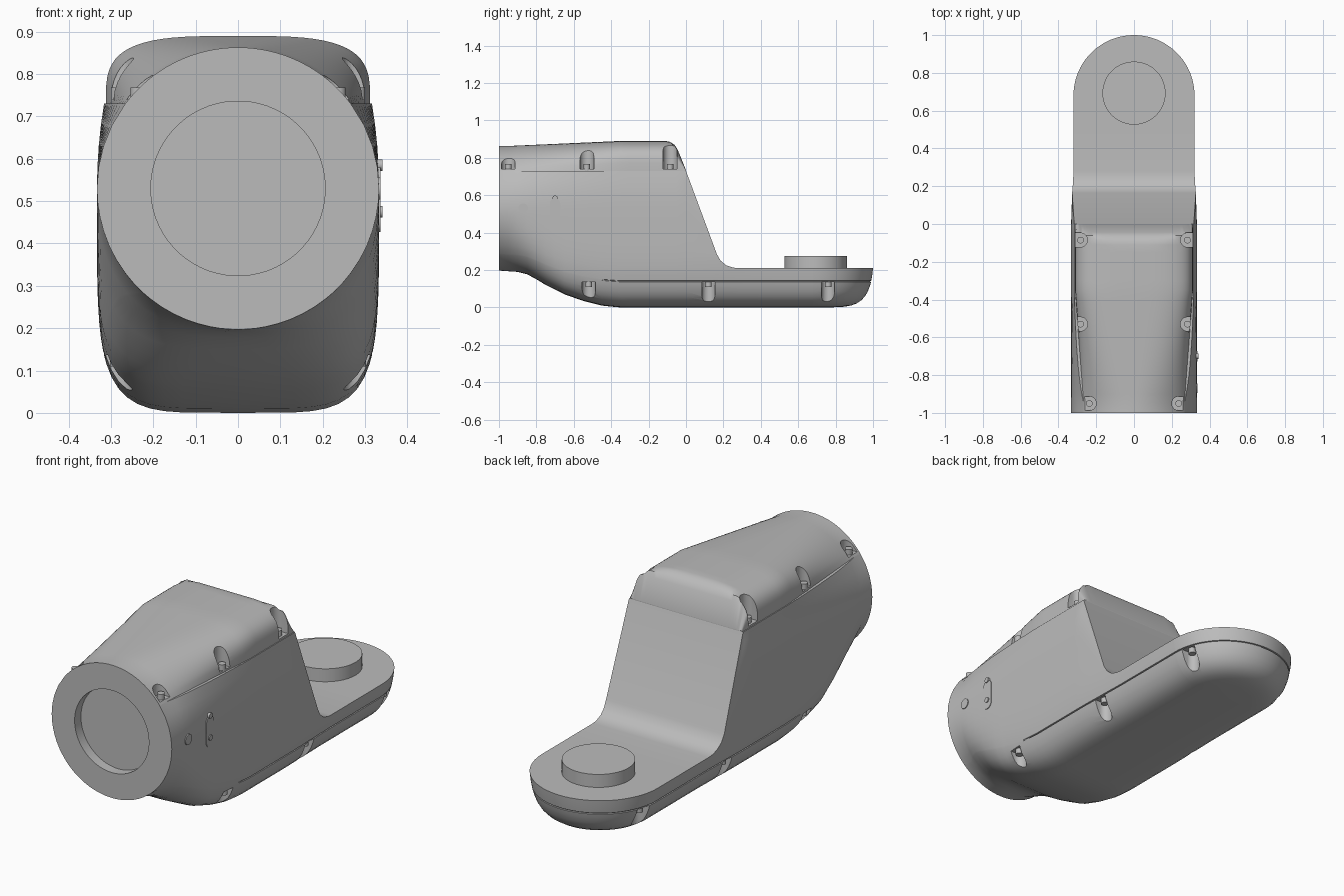
import bpy, bmesh, math
from mathutils import Vector

cube = bpy.data.objects.get("Cube")
if cube:
    bpy.data.objects.remove(cube)

grey = bpy.data.materials.new("light_grey")
grey.use_nodes = True
grey.diffuse_color = (0.5, 0.5, 0.5, 1)
grey.node_tree.nodes["Principled BSDF"].inputs["Base Color"].default_value = (0.5, 0.5, 0.5, 1)

MID = 0.53      # height of the round mouth's axis
R = 0.333       # mouth radius
SEAM = 0.73     # height where the cover meets the body
DECK = 0.21     # height of the rear deck
NOSE_Y = 0.68   # centre of the rounded rear end


def make(name, lofts):
    """One object from closed lofts; each loft is a list of rings."""
    bm = bmesh.new()
    for rings in lofts:
        rows = [[bm.verts.new(p) for p in ring] for ring in rings]
        count = len(rows[0])
        for a, b in zip(rows, rows[1:]):
            for i in range(count):
                j = (i + 1) % count
                bm.faces.new((a[i], a[j], b[j], b[i]))
        bm.faces.new(rows[0])
        bm.faces.new(rows[-1])
    bmesh.ops.remove_doubles(bm, verts=bm.verts, dist=1e-5)
    bmesh.ops.dissolve_degenerate(bm, dist=1e-5, edges=bm.edges)
    bmesh.ops.recalc_face_normals(bm, faces=bm.faces)
    mesh = bpy.data.meshes.new(name)
    bm.to_mesh(mesh)
    bm.free()
    mesh.materials.append(grey)
    obj = bpy.data.objects.new(name, mesh)
    bpy.context.collection.objects.link(obj)
    return obj


def select(obj):
    bpy.ops.object.select_all(action='DESELECT')
    obj.select_set(True)
    bpy.context.view_layer.objects.active = obj


def cut(obj, cutter):
    select(obj)
    mod = obj.modifiers.new("cut", 'BOOLEAN')
    mod.operation, mod.solver, mod.object = 'DIFFERENCE', 'EXACT', cutter
    bpy.ops.object.modifier_apply(modifier=mod.name)


def smooth(obj, angle=30):
    select(obj)
    bpy.ops.object.shade_smooth_by_angle(angle=math.radians(angle))


def capsule(r, stretch, axis, centre, lo, hi, sides=32):
    """Prism along an axis; its round outline is stretched by a vector."""
    rings = []
    for h in (lo, hi):
        ring = []
        for i in range(sides):
            a = 2 * math.pi * (i + 0.5) / sides
            u, v = r * math.cos(a), r * math.sin(a)
            u += stretch[0] * (u * stretch[0] > 0)
            v += stretch[1] * (v * stretch[1] > 0)
            u, v = u + centre[0], v + centre[1]
            ring.append({'X': (h, u, v), 'Y': (u, h, v), 'Z': (u, v, h)}[axis])
        rings.append(ring)
    return rings


def lerp(a, b, t):
    return a + (b - a) * t


def clamp(t):
    return max(0.0, min(1.0, t))


def curve(points, y):
    for (y0, z0), (y1, z1) in zip(points, points[1:]):
        if y <= y1:
            return lerp(z0, z1, clamp((y - y0) / (y1 - y0)))
    return points[-1][1]


# Side profiles of the housing
BELLY = [(-1, .197), (-.9, .19), (-.84, .175), (-.75, .12), (-.65, .07),
         (-.55, .035), (-.45, .01), (-.36, 0), (1, 0)]
SLOPE = [(0, SEAM), (.165, .285), (.185, .25), (.215, .225), (.25, .213), (.28, DECK), (1, DECK)]
COVER = [(-.11, .9), (-.085, .885), (-.06, .868), (-.045, .845), (0, SEAM + .004)]
LEVELS = [0, .002, .008, .02, .04, .07, .11, .16, .22, .258, .261, .267, .27,
          .33, .4, .5, .6, .7, .8, .9, 1]
UPPER = [.58, .63, .68, SEAM]


def half_section(y):
    """Half outline of the housing at y, from keel to top edge."""
    keel, top = curve(BELLY, y), curve(SLOPE, y)
    w = lerp(R, .326, clamp(y / .28))
    n = lerp(2, 5, clamp((y + .95) / .3))
    bow = lerp(R, .64, clamp((y + .95) / .6))
    pts = []
    for z in [keel + f * (MID - keel) for f in LEVELS] + UPPER:
        z = min(z, top)
        f = (z - keel) / (MID - keel)
        if f <= 1:
            x = w * max(0, 1 - (1 - f) ** n) ** (1 / n)
        else:
            x = w * math.sqrt(1 - ((z - MID) / bow) ** 2)
        if y > -.42 and .26 < f < .268:
            x -= .006               # parting groove
        pts.append((x, z))
    return pts


def mirrored(half, y):
    return [(x, y, z) for x, z in half] + [(-x, y, z) for x, z in reversed(half)]


# Housing body
stations = [-1 + .05 * i for i in range(20)] + [y for y, z in SLOPE[:-1]] + [.48, NOSE_Y]
body = make("housing_body", [[mirrored(half_section(y), y) for y in stations]])

# Rounded rear end: the last section swept through half a turn
profile = half_section(NOSE_Y) + [(0, DECK)]
scale = (1 - NOSE_Y) / max(x for x, z in profile)
sweep = [math.pi * i / 40 for i in range(41)]
nose = make("rear_end", [[[(x * math.cos(a), NOSE_Y + x * scale * math.sin(a), z)
                           for x, z in profile] for a in sweep]])


# Top cover, blending from the round mouth to a boxy back
def cover_half(y):
    t = clamp((y + .95) / .6)
    start = math.asin((SEAM - MID) / R)
    pts = []
    for i in range(17):
        a = i / 16 * math.pi / 2
        c = lerp(start, math.pi / 2, i / 16)
        bx, bz = .316 * abs(math.cos(a)) ** .57, SEAM + .16 * math.sin(a) ** .57
        x = lerp(R * math.cos(c), bx, t) * lerp(1, .988, t)
        z = lerp(MID + R * math.sin(c), bz, t)
        pts.append((max(0, x), min(z, curve(COVER, y))))
    return pts


stations = [-1 + .05 * i for i in range(18)] + [y for y, z in COVER]
cover = make("top_cover", [[mirrored(cover_half(y), y) for y in stations]])

# Screw pockets and the mouth recess
UP = [(.283, -.085), (.283, -.53), (.237, -.95)]
DOWN = [(.285, -.52), (.285, .12), (.272, .76)]
both = [(s * x, y, s) for x, y in UP for s in (1, -1)]
below = [(s * x, y, s) for x, y in DOWN for s in (1, -1)]
up_cut = make("cover_pocket_cutter",
              [capsule(.037, (s * .12, 0), 'Z', (x, y), SEAM + .01, 1) for x, y, s in both])
down_cut = make("base_pocket_cutter",
                [capsule(.035, (s * .12, 0), 'Z', (x, y), -.1, .137) for x, y, s in below])
mouth_cut = make("mouth_cutter", [capsule(.206, (0, 0), 'Y', (0, MID), -1.1, -.95, 64)])

cut(cover, up_cut)
cut(cover, mouth_cut)
cut(body, down_cut)
cut(body, mouth_cut)
cut(nose, down_cut)
for helper in (up_cut, down_cut, mouth_cut):
    bpy.data.objects.remove(helper)
for part in (body, nose, cover):
    smooth(part)

# Screws
smooth(make("cover_screws", [capsule(.018, (0, 0), 'Z', (x, y), SEAM, .768, 12) for x, y, s in both]), 35)
smooth(make("base_screws", [capsule(.018, (0, 0), 'Z', (x, y), .11, .15, 12) for x, y, s in below]), 35)

# Round output boss on the rear deck
smooth(make("output_boss", [capsule(.167, (0, 0), 'Z', (0, .693), DECK - .02, .275, 64)]))

# Side plate with two screws, and a small round plug
plate = capsule(.028, (0, .05), 'X', (-.7, .505), .3, .336)
lower = capsule(.028, (0, -.05), 'X', (-.7, .505), .3, .336)
smooth(make("side_plate_upper", [plate]))
smooth(make("side_plate_lower", [lower]))
smooth(make("side_plate_screws",
            [capsule(.014, (0, 0), 'X', (-.7, z), .32, .341, 12) for z in (.475, .585)]), 35)
smooth(make("side_plug", [capsule(.026, (0, 0), 'X', (-.87, MID), .3, .337)]))
